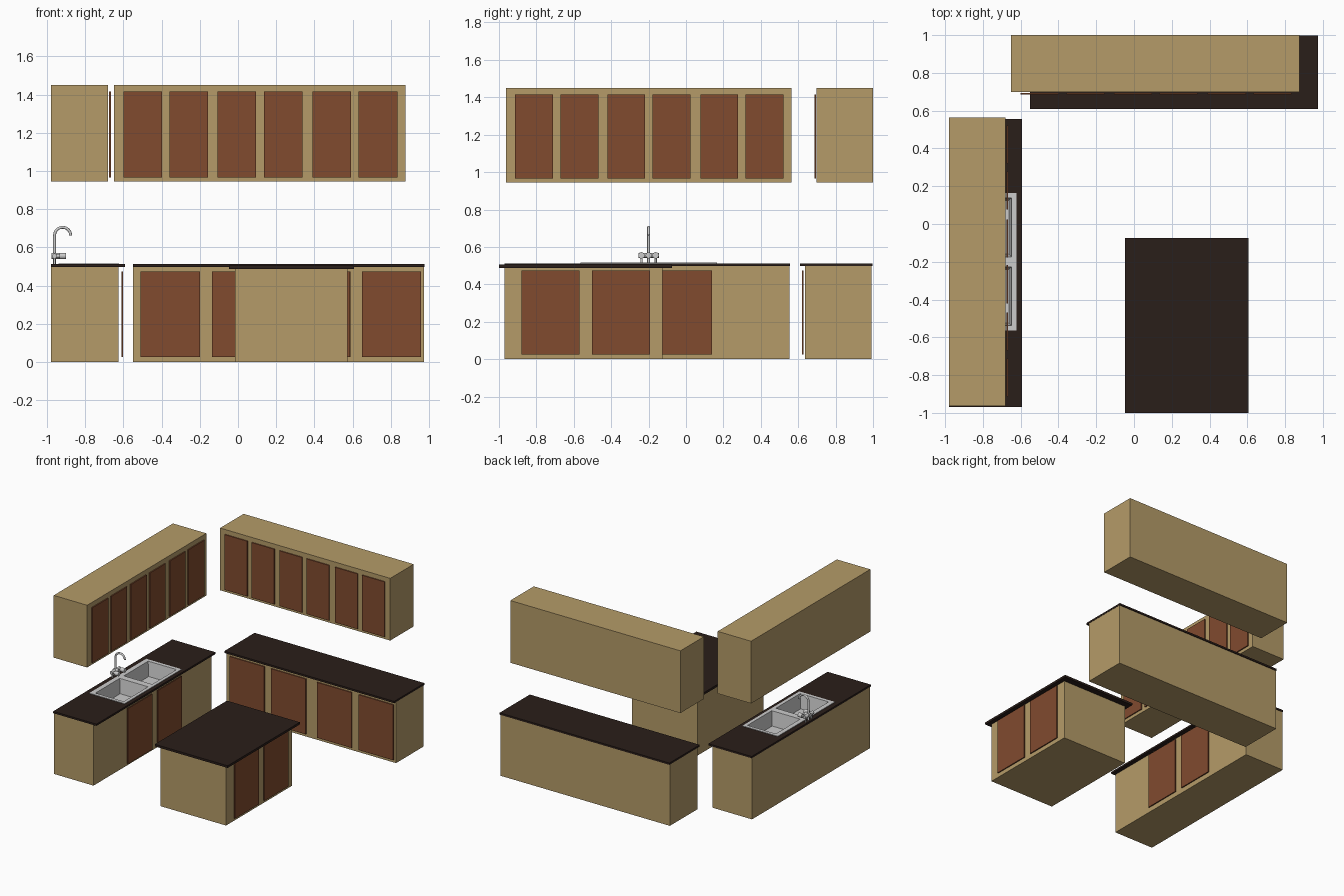
import bpy, bmesh
from math import pi, sin, cos
from mathutils import Vector

if "Cube" in bpy.data.objects:
    bpy.data.objects.remove(bpy.data.objects["Cube"])


def material(name, col):
    m = bpy.data.materials.new(name)
    m.diffuse_color = (*col, 1)
    m.use_nodes = True
    m.node_tree.nodes["Principled BSDF"].inputs["Base Color"].default_value = m.diffuse_color
    return m


WOOD = material("light_wood", (0.46, 0.33, 0.14))
DOOR = material("red_wood", (0.22, 0.07, 0.028))
DARK = material("dark_counter", (0.023, 0.013, 0.010))


def finish(name, bm, mat=None):
    bmesh.ops.recalc_face_normals(bm, faces=bm.faces)
    me = bpy.data.meshes.new(name)
    bm.to_mesh(me)
    bm.free()
    ob = bpy.data.objects.new(name, me)
    bpy.context.collection.objects.link(ob)
    if mat:
        me.materials.append(mat)
    return ob


def box(name, x, y, z, mat=None, taper=0.0):
    """Box from ranges; taper draws the bottom edges inwards."""
    bm = bmesh.new()
    bmesh.ops.create_cube(bm, size=1)
    for v in bm.verts:
        t = taper if v.co.z < 0 else 0
        sx, sy = (1 if v.co.x > 0 else -1), (1 if v.co.y > 0 else -1)
        v.co = ((x[1] if sx > 0 else x[0]) - sx * t,
                (y[1] if sy > 0 else y[0]) - sy * t,
                z[1] if v.co.z > 0 else z[0])
    return finish(name, bm, mat)


def tube(name, pts, radii, sides=16):
    """Round sections swept along a path, with one radius per point."""
    bm = bmesh.new()
    pts = [Vector(p) for p in pts]
    if not isinstance(radii, (list, tuple)):
        radii = [radii] * len(pts)
    rings = []
    for i, p in enumerate(pts):
        d = (pts[min(i + 1, len(pts) - 1)] - pts[max(i - 1, 0)]).normalized()
        u = Vector((0, 1, 0)) if abs(d.y) < 0.9 else Vector((1, 0, 0))
        w = d.cross(u).normalized()
        rings.append([bm.verts.new(p + radii[i] * (cos(a) * u + sin(a) * w))
                      for a in (2 * pi * k / sides for k in range(sides))])
    for a, b in zip(rings, rings[1:]):
        for k in range(sides):
            n = (k + 1) % sides
            bm.faces.new((a[k], a[n], b[n], b[k]))
    bm.faces.new(rings[0])
    bm.faces.new(rings[-1])
    ob = finish(name, bm)
    bpy.context.view_layer.objects.active = ob
    bpy.ops.object.select_all(action='DESELECT')
    ob.select_set(True)
    bpy.ops.object.shade_smooth_by_angle()
    return ob


def cut(ob, cutter):
    m = ob.modifiers.new("cut", 'BOOLEAN')
    m.operation = 'DIFFERENCE'
    m.solver = 'EXACT'
    m.object = cutter
    cutter.hide_render = True
    cutter.hide_viewport = True


def doors(name, axis, starts, width, depth, z):
    """Row of thin door slabs along x or y."""
    for i, s in enumerate(starts):
        run = (s, s + width)
        x, y = (run, depth) if axis == 'x' else (depth, run)
        box(f"{name}_{i + 1}", x, y, z, DOOR)


# wall cabinets
UP = (0.945, 1.45)
UP_DOOR = (0.967, 1.415)
STEPS = (0.05, 0.292, 0.543, 0.785, 1.04, 1.282)
box("left_wall_cabinet", (-0.98, -0.68), (-0.963, 0.565), UP, WOOD)
doors("left_wall_door", 'y', [-0.963 + s for s in STEPS], 0.202, (-0.675, -0.666), UP_DOOR)
box("back_wall_cabinet", (-0.65, 0.877), (0.699, 1.0), UP, WOOD)
doors("back_wall_door", 'x', [-0.65 + s for s in STEPS], 0.202, (0.686, 0.694), UP_DOOR)

# base cabinets
LOW = (0, 0.497)
LOW_DOOR = (0.026, 0.475)
TOP = (0.497, 0.512)
left_base = box("left_base_cabinet", (-0.98, -0.625), (-0.96, 0.553), LOW, WOOD)
doors("left_base_door", 'y', (-0.55, -0.17), 0.31, (-0.61, -0.601), LOW_DOOR)
left_top = box("left_countertop", (-0.98, -0.592), (-0.97, 0.557), TOP, DARK)
box("back_base_cabinet", (-0.55, 0.973), (0.637, 0.992), LOW, WOOD)
doors("back_base_door", 'x', (-0.51, -0.137, 0.275, 0.648), 0.31, (0.62, 0.629), LOW_DOOR)
box("back_countertop", (-0.55, 0.975), (0.61, 0.998), TOP, DARK)

# island
box("island_cabinet", (-0.015, 0.572), (-0.97, -0.125), (0, 0.488), WOOD)
doors("island_door", 'y', (-0.88, -0.503), 0.31, (0.58, 0.589), LOW_DOOR)
box("island_countertop", (-0.047, 0.607), (-1.0, -0.075), (0.488, 0.506), DARK)

# double sink set into the left counter
hole = box("sink_hole_cutter", (-0.925, -0.635), (-0.55, 0.15), (0.37, 0.6))
cut(left_base, hole)
cut(left_top, hole)
sink = box("sink_basin", (-0.925, -0.635), (-0.55, 0.15), (0.385, 0.512))
rim = box("sink_rim", (-0.94, -0.622), (-0.565, 0.165), (0.510, 0.516))
for i, y in enumerate(((-0.54, -0.225), (-0.175, 0.14))):
    bowl = box(f"bowl_cutter_{i + 1}", (-0.905, -0.647), y, (0.40, 0.53), taper=0.015)
    cut(sink, bowl)
    cut(rim, bowl)
    c = sum(y) / 2
    tube(f"sink_drain_{i + 1}", [(-0.776, c, 0.398), (-0.776, c, 0.404)], 0.022)

# mixer tap: riser with arched spout, cross bar, legs and knobs
FX, FY = -0.96, -0.20
R = 0.042
arch = [(FX + R - R * cos(a), FY, 0.663 + R * sin(a))
        for a in (pi * k / 16 for k in range(17))]
tube("tap_spout", [(FX, FY, 0.51), (FX, FY, 0.6)] + arch, 0.0075)
tube("tap_cross_bar", [(FX, FY - 0.055, 0.555), (FX, FY + 0.055, 0.555)], 0.013)
tube("tap_body", [(FX - 0.016, FY, 0.555), (-0.93, FY, 0.555)], 0.016)
for side, s in (("front", -1), ("back", 1)):
    y = FY + s * 0.038
    tube(f"tap_{side}_leg", [(FX, y, 0.51), (FX, y, 0.555)], 0.006)
    tube(f"tap_{side}_knob", [(FX, y, 0.555), (-0.935, y, 0.555), (-0.934, y, 0.555),
                              (-0.90, y, 0.555)], [0.009, 0.009, 0.017, 0.017])
